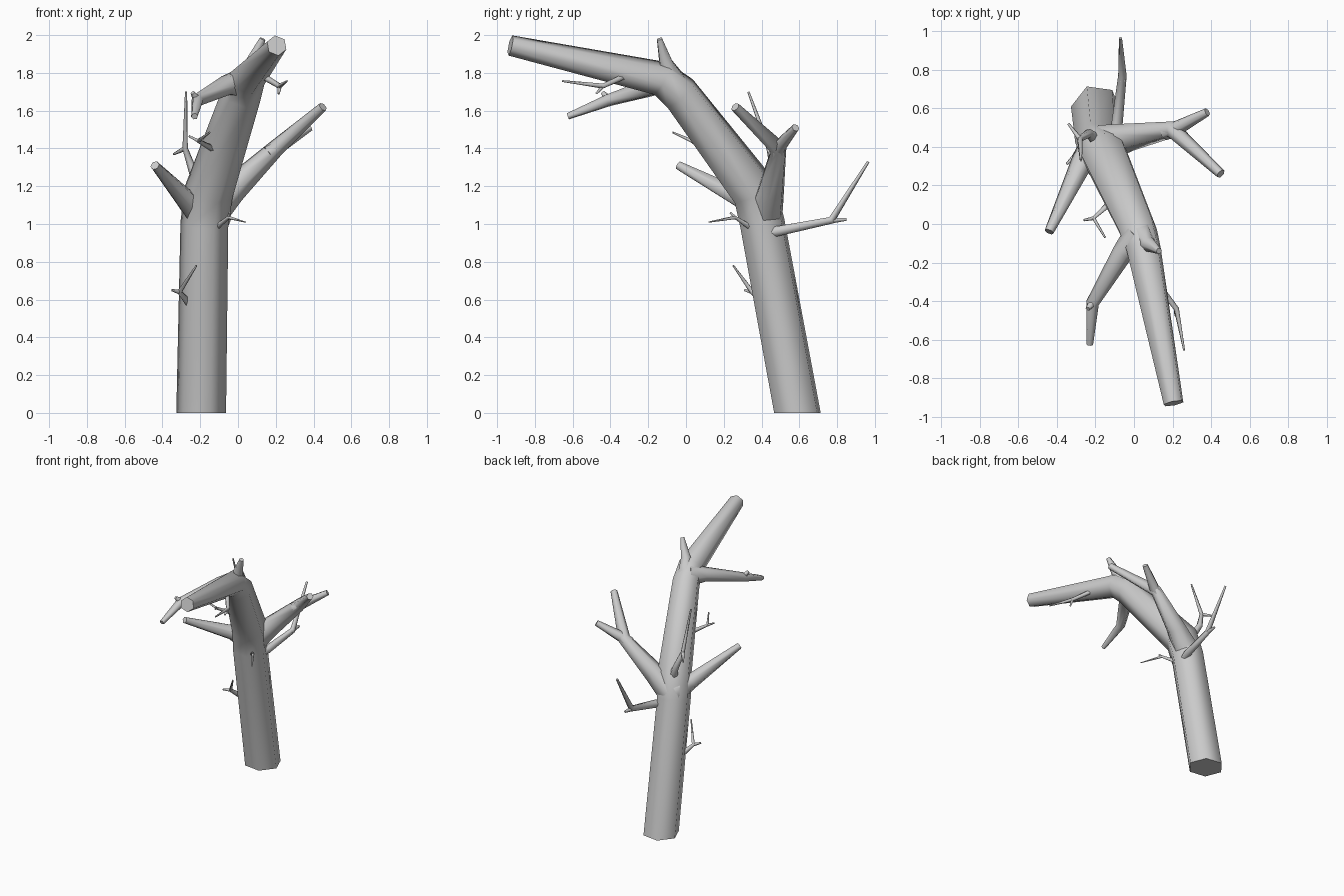
import bpy, bmesh, math
from mathutils import Vector

SIDES = 6


def limb(name, path, phase=0.0, flat_base=False):
    """Six-sided tapered tube through (x, y, z, radius) points, closed at both ends."""
    pts = [Vector(p[:3]) for p in path]
    dirs = [(b - a).normalized() for a, b in zip(pts, pts[1:])]
    bm = bmesh.new()
    rings = []
    u = Vector((1, 0, 0)) if abs(dirs[0].x) < 0.8 else Vector((0, 1, 0))
    for i, p in enumerate(pts):
        t = (dirs[max(i - 1, 0)] + dirs[min(i, len(dirs) - 1)]).normalized()
        if i == 0 and flat_base:
            t = Vector((0, 0, 1))
        u = (u - t * u.dot(t)).normalized()
        v = t.cross(u)
        ring = []
        for k in range(SIDES):
            a = phase + math.tau * k / SIDES
            ring.append(bm.verts.new(p + path[i][3] * (u * math.cos(a) + v * math.sin(a))))
        rings.append(ring)
    for r0, r1 in zip(rings, rings[1:]):
        for k in range(SIDES):
            n = (k + 1) % SIDES
            bm.faces.new((r0[k], r0[n], r1[n], r1[k]))
    bm.faces.new(rings[0][::-1])
    bm.faces.new(rings[-1])
    mesh = bpy.data.meshes.new(name)
    bm.to_mesh(mesh)
    bm.free()
    ob = bpy.data.objects.new(name, mesh)
    bpy.context.collection.objects.link(ob)
    bpy.context.view_layer.objects.active = ob
    ob.select_set(True)
    bpy.ops.object.shade_smooth_by_angle(angle=math.radians(75))
    ob.select_set(False)
    return ob


# Bent trunk with its long leaning top
limb("trunk", [(-0.195, 0.59, 0, 0.133), (-0.178, 0.405, 1.0, 0.128),
               (-0.155, 0.365, 1.17, 0.13), (0.02, -0.03, 1.69, 0.105),
               (0.05, -0.13, 1.77, 0.095), (0.205, -0.93, 1.945, 0.055)],
     phase=math.radians(-8), flat_base=True)

# Large forked branch on the right
limb("right_branch", [(-0.15, 0.42, 1.06, 0.1), (-0.03, 0.45, 1.18, 0.075),
                      (0.2, 0.49, 1.40, 0.046), (0.45, 0.26, 1.62, 0.025)])
limb("right_branch_fork", [(0.16, 0.48, 1.37, 0.046), (0.22, 0.495, 1.41, 0.04),
                           (0.38, 0.58, 1.51, 0.022)])

# Left branch
limb("left_branch", [(-0.19, 0.41, 1.06, 0.1), (-0.27, 0.32, 1.12, 0.06),
                     (-0.44, -0.04, 1.31, 0.025)])

# Back branch
limb("back_branch", [(-0.12, 0.42, 0.95, 0.035), (-0.09, 0.50, 0.965, 0.03),
                     (-0.06, 0.77, 1.02, 0.022), (-0.07, 0.965, 1.33, 0.008)])
limb("back_branch_stub", [(-0.06, 0.74, 1.015, 0.02), (-0.06, 0.85, 1.025, 0.009)])

# Branches near the bend at the top
limb("top_spike", [(0.03, -0.06, 1.74, 0.08), (0.075, -0.105, 1.85, 0.04),
                   (0.13, -0.14, 1.98, 0.016)])
limb("upper_left_branch", [(0.02, -0.07, 1.74, 0.085), (-0.06, -0.15, 1.735, 0.055),
                           (-0.215, -0.41, 1.655, 0.034), (-0.23, -0.625, 1.57, 0.018)])
limb("upper_left_stub", [(-0.21, -0.4, 1.65, 0.028), (-0.24, -0.44, 1.695, 0.012)])

# Thin twigs: bent main shoot, then a short side stub from the bend
twigs = {
    "high_left_twig": ([(-0.19, 0.43, 1.18, 0.035), (-0.235, 0.47, 1.27, 0.024),
                        (-0.28, 0.44, 1.40, 0.015), (-0.275, 0.33, 1.70, 0.006)],
                       (-0.34, 0.52, 1.37)),
    "front_twig": ([(-0.13, 0.36, 0.97, 0.018), (-0.05, 0.26, 1.035, 0.01),
                    (0.04, 0.12, 1.01, 0.003)], (-0.045, 0.235, 1.06)),
    "low_left_twig": ([(-0.25, 0.43, 0.57, 0.024), (-0.31, 0.35, 0.64, 0.014),
                       (-0.22, 0.25, 0.78, 0.005)], (-0.35, 0.31, 0.65)),
    "middle_twig": ([(-0.1, 0.13, 1.38, 0.02), (-0.21, 0.03, 1.44, 0.011),
                     (-0.15, -0.07, 1.485, 0.005)], (-0.26, 0.02, 1.465)),
    "upper_right_twig": ([(0.12, -0.31, 1.79, 0.018), (0.22, -0.44, 1.73, 0.014),
                          (0.26, -0.655, 1.757, 0.005)], (0.215, -0.475, 1.69)),
}
for name, (path, tip) in twigs.items():
    limb(name, path)
    bend = path[-2]
    limb(name + "_stub", [(*bend[:3], bend[3] * 0.9), (*tip, 0.006)])
